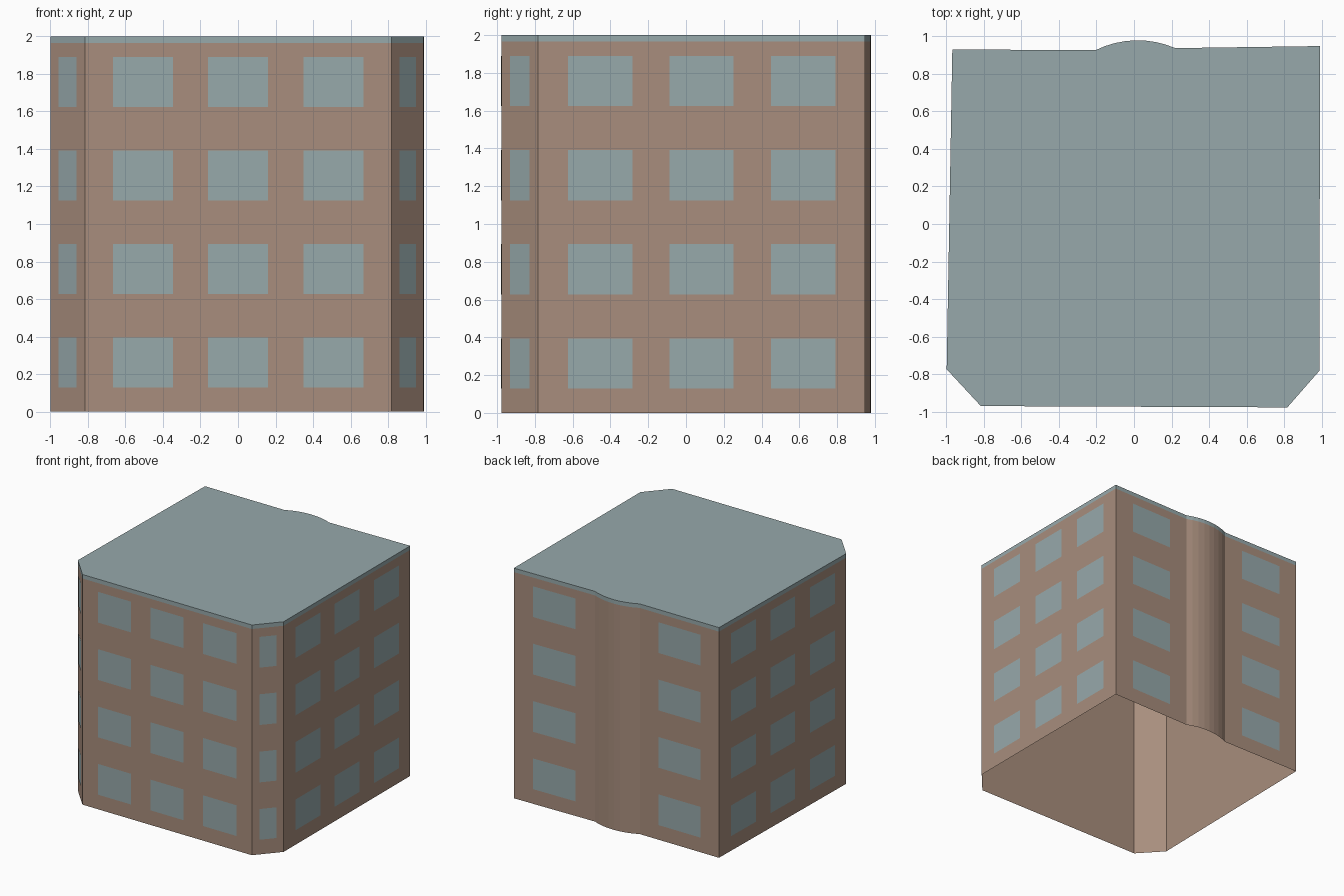
import bpy
import bmesh
import math
from mathutils import Vector

cube = bpy.data.objects.get("Cube")
if cube:
    bpy.data.objects.remove(cube, do_unlink=True)


def make_material(name, color):
    mat = bpy.data.materials.new(name)
    mat.use_nodes = True
    mat.diffuse_color = color
    mat.node_tree.nodes["Principled BSDF"].inputs["Base Color"].default_value = color
    return mat


def make_object(name, bm, *mats):
    mesh = bpy.data.meshes.new(name)
    bm.to_mesh(mesh)
    bm.free()
    for mat in mats:
        mesh.materials.append(mat)
    obj = bpy.data.objects.new(name, mesh)
    bpy.context.collection.objects.link(obj)
    return obj


def arc(a, b, rise, steps):
    """Points on a shallow circular arc from a to b, bulging towards +y."""
    half = (b - a).length / 2
    radius = (half * half + rise * rise) / (2 * rise)
    spread = math.asin(half / radius)
    mid, along = (a + b) / 2, (b - a).normalized()
    out = Vector((along.y, -along.x))
    points = []
    for i in range(steps + 1):
        t = spread * (2 * i / steps - 1)
        points.append(mid + along * radius * math.sin(t)
                      + out * (radius * math.cos(t) - radius + rise))
    return points


brown = make_material("brown wall", (0.392, 0.270, 0.205, 1))
teal = make_material("grey teal", (0.309, 0.397, 0.407, 1))

HEIGHT, BAND = 2.0, 1.965

# Footprint, counter-clockwise: front, chamfered corners, sides, bowed back
front_l, front_r = Vector((-0.816, -0.970)), Vector((0.817, -0.977))
side_r, back_r = Vector((0.987, -0.783)), Vector((0.992, 0.948))
bow_r, bow_l = Vector((0.22, 0.937)), Vector((-0.205, 0.926))
back_l, side_l = Vector((-0.968, 0.930)), Vector((-0.998, -0.774))
footprint = [front_l, front_r, side_r, back_r, *arc(bow_r, bow_l, 0.047, 8),
             back_l, side_l]

# Wall shell, open underneath, with a roof edge band and flat roof
bm = bmesh.new()
rings = [[bm.verts.new((p.x, p.y, z)) for p in footprint] for z in (0, BAND, HEIGHT)]
n = len(footprint)
for level in range(2):
    low, high = rings[level], rings[level + 1]
    for i in range(n):
        j = (i + 1) % n
        face = bm.faces.new((low[i], low[j], high[j], high[i]))
        face.material_index = level
bm.faces.new(rings[2]).material_index = 1
make_object("building_shell", bm, brown, teal)


# Window panes: thin plates on each straight wall
def add_windows(name, a, b, centres, half):
    bm = bmesh.new()
    along = (b - a).normalized()
    out = Vector((along.y, -along.x)) * 0.002
    for floor in range(4):
        bottom = 0.128 + floor * 0.4985
        for c in centres:
            p, q = a.lerp(b, c - half) + out, a.lerp(b, c + half) + out
            bm.faces.new([bm.verts.new((*v, z)) for v, z in (
                (p, bottom), (q, bottom), (q, bottom + 0.267), (p, bottom + 0.267))])
    make_object(name, bm, teal)


triple = (0.19, 0.5, 0.811)
add_windows("front_windows", front_l, front_r, triple, 0.098)
add_windows("left_side_windows", side_r, back_r, triple, 0.098)
add_windows("right_side_windows", back_l, side_l, triple, 0.098)

for name, a, b in (("front_left_corner_windows", front_r, side_r),
                   ("front_right_corner_windows", side_l, front_l),
                   ("back_left_windows", back_r, bow_r),
                   ("back_right_windows", bow_l, back_l)):
    add_windows(name, a, b, (0.503,), 0.263)
